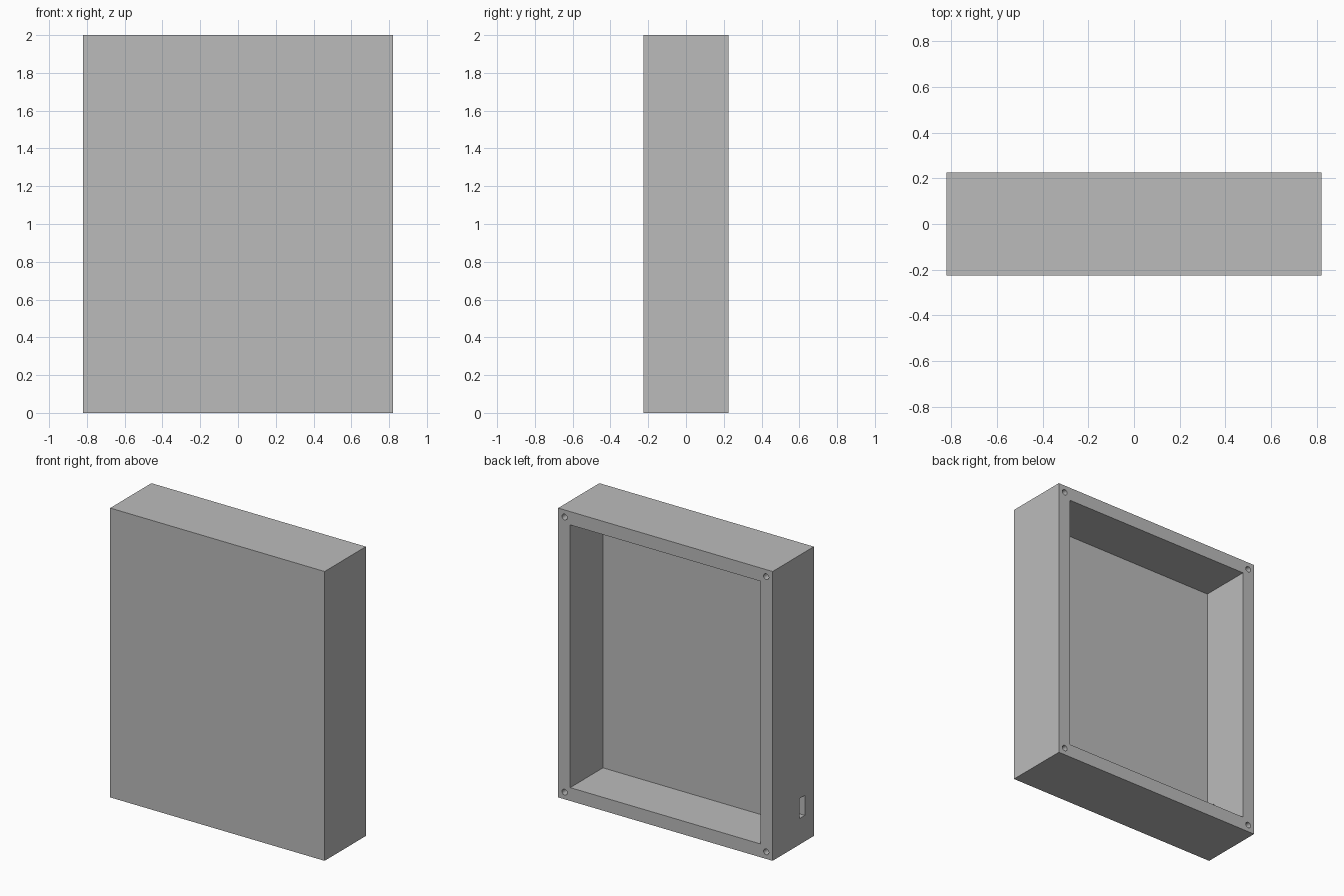
import bpy
from mathutils import Matrix

cube = bpy.data.objects.get("Cube")
if cube:
    bpy.data.objects.remove(cube, do_unlink=True)

W, D, H = 1.64, 0.45, 2.0      # outer size
WALL = 0.092                   # wall and front panel thickness
HOLE_R, HOLE_DEPTH, INSET = 0.02, 0.2, 0.049

grey = bpy.data.materials.new("plain grey")
grey.use_nodes = True
colour = (0.5, 0.5, 0.5, 1)
grey.diffuse_color = colour
grey.node_tree.nodes["Principled BSDF"].inputs["Base Color"].default_value = colour


def box(name, lo, hi):
    """Box spanning two opposite corners."""
    bpy.ops.mesh.primitive_cube_add(size=1)
    ob = bpy.context.object
    ob.name = name
    size = [b - a for a, b in zip(lo, hi)]
    centre = [(a + b) / 2 for a, b in zip(lo, hi)]
    ob.data.transform(Matrix.Translation(centre) @ Matrix.Diagonal((*size, 1)))
    ob.data.materials.append(grey)
    return ob


def cut(target, cutter):
    """Subtract the cutter, then remove it."""
    cutter.hide_render = True
    mod = target.modifiers.new("cut", 'BOOLEAN')
    mod.operation = 'DIFFERENCE'
    mod.solver = 'EXACT'
    mod.object = cutter
    bpy.context.view_layer.objects.active = target
    bpy.ops.object.modifier_apply(modifier=mod.name)
    bpy.data.objects.remove(cutter, do_unlink=True)


# Case body, open at the back
case = box("enclosure_case", (-W / 2, -D / 2, 0), (W / 2, D / 2, H))
cut(case, box("cavity_cutter", (-W / 2 + WALL, -D / 2 + WALL, WALL),
              (W / 2 - WALL, D, H - WALL)))

# Cable slot through the side wall
cut(case, box("slot_cutter", (-W, -0.126, 0.18), (-W / 2 + 2 * WALL, -0.066, 0.318)))

# Blind screw holes in the corners of the rim
for x in (-W / 2 + INSET, W / 2 - INSET):
    for z in (INSET, H - INSET):
        bpy.ops.mesh.primitive_cylinder_add(
            vertices=24, radius=HOLE_R, depth=2 * HOLE_DEPTH,
            location=(x, D / 2, z), rotation=(1.5707963, 0, 0))
        hole = bpy.context.object
        hole.name = "screw_hole_cutter"
        hole.data.materials.append(grey)
        cut(case, hole)

# Flat panels with smooth hole walls
bpy.ops.object.select_all(action='DESELECT')
case.select_set(True)
bpy.context.view_layer.objects.active = case
bpy.ops.object.shade_smooth_by_angle()
